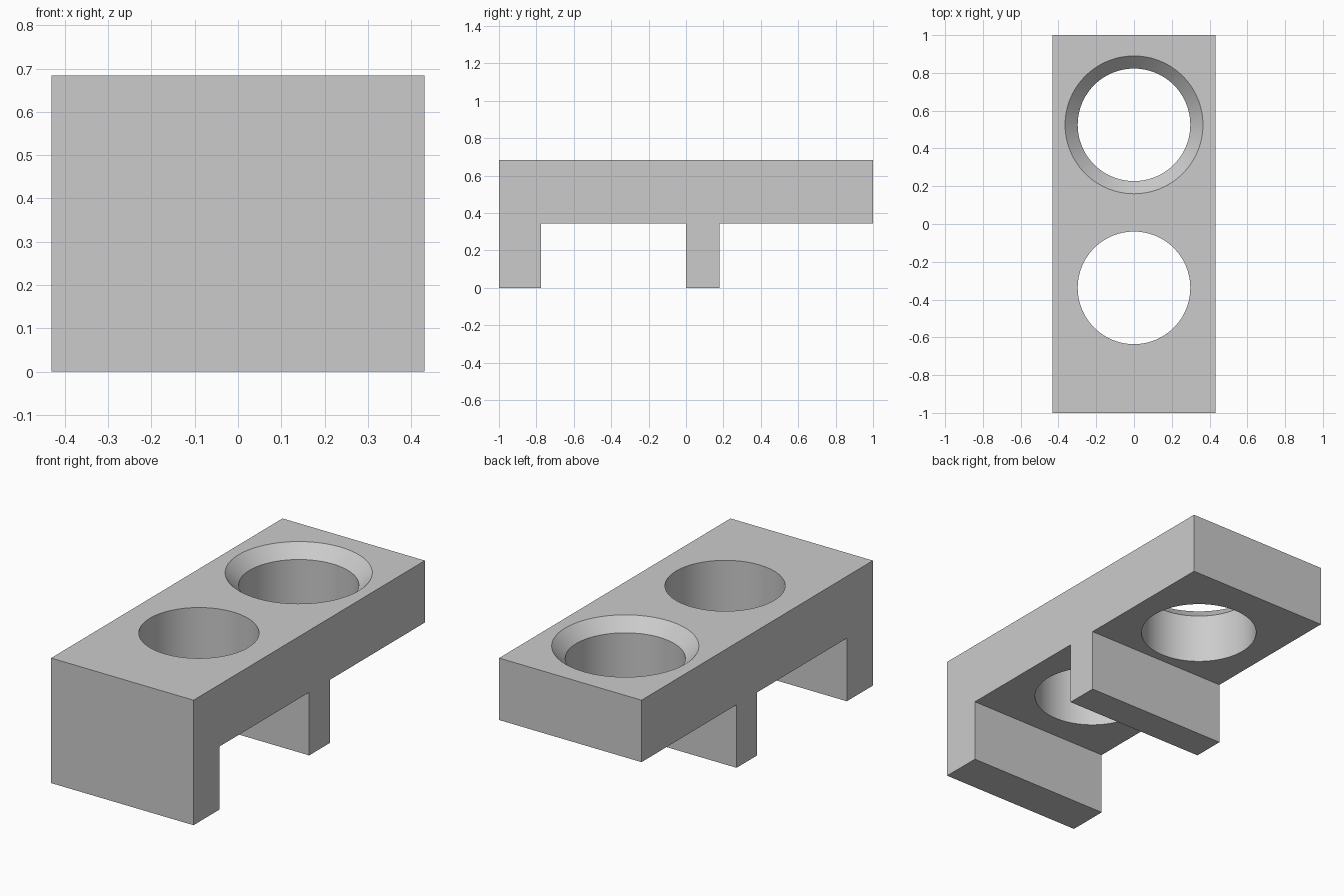
import bpy
import bmesh
import math

cube = bpy.data.objects.get("Cube")
if cube:
    bpy.data.objects.remove(cube, do_unlink=True)

HALF_WIDTH = 0.431
TOP = 0.684
UNDERSIDE = 0.345
HOLE_R = 0.298
RIM_R = 0.365

grey = bpy.data.materials.new("light_grey")
grey.use_nodes = True
colour = (0.6, 0.6, 0.6, 1)
grey.diffuse_color = colour
grey.node_tree.nodes["Principled BSDF"].inputs["Base Color"].default_value = colour


def make_object(name, bm):
    bmesh.ops.recalc_face_normals(bm, faces=bm.faces)
    mesh = bpy.data.meshes.new(name)
    bm.to_mesh(mesh)
    bm.free()
    mesh.materials.append(grey)
    obj = bpy.data.objects.new(name, mesh)
    bpy.context.collection.objects.link(obj)
    return obj


def extrude_profile(name, points):
    """Extrude a (y, z) side outline across the full width."""
    bm = bmesh.new()
    face = bm.faces.new([bm.verts.new((-HALF_WIDTH, y, z)) for y, z in points])
    moved = bmesh.ops.extrude_face_region(bm, geom=[face])["geom"]
    verts = [g for g in moved if isinstance(g, bmesh.types.BMVert)]
    bmesh.ops.translate(bm, verts=verts, vec=(2 * HALF_WIDTH, 0, 0))
    return make_object(name, bm)


def lathe(name, y, profile, segments=96):
    """Closed solid from stacked (radius, z) rings around a vertical axis."""
    bm = bmesh.new()
    turns = [2 * math.pi * i / segments for i in range(segments)]
    rings = [[bm.verts.new((r * math.cos(a), y + r * math.sin(a), z)) for a in turns]
             for r, z in profile]
    for low, high in zip(rings, rings[1:]):
        for i in range(segments):
            j = (i + 1) % segments
            bm.faces.new((low[i], low[j], high[j], high[i]))
    bm.faces.new(rings[0])
    bm.faces.new(rings[-1])
    return make_object(name, bm)


# Slab with a front leg and a middle leg, the back end overhanging
block = extrude_profile("holder_block", [
    (-1, 0), (-0.775, 0), (-0.775, UNDERSIDE), (0, UNDERSIDE), (0, 0),
    (0.178, 0), (0.178, UNDERSIDE), (1, UNDERSIDE), (1, TOP), (-1, TOP)])

# Plain front hole, and back hole with a 45 degree countersunk rim
slope = RIM_R - HOLE_R
extra = 0.05
cutters = [
    lathe("front_hole_cutter", -0.338, [(HOLE_R, 0.2), (HOLE_R, TOP + extra)]),
    lathe("back_hole_cutter", 0.525, [(HOLE_R, 0.2), (HOLE_R, TOP - slope),
                                      (RIM_R + extra, TOP + extra)]),
]
for cutter in cutters:
    cutter.hide_render = True
    cutter.hide_set(True)
    cut = block.modifiers.new(cutter.name, "BOOLEAN")
    cut.operation = "DIFFERENCE"
    cut.solver = "EXACT"
    cut.object = cutter

# Bake the cuts, drop the cutters and smooth the hole walls
bpy.context.view_layer.update()
evaluated = block.evaluated_get(bpy.context.evaluated_depsgraph_get())
block.data = bpy.data.meshes.new_from_object(evaluated)
block.modifiers.clear()
for cutter in cutters:
    bpy.data.objects.remove(cutter, do_unlink=True)
bpy.ops.object.select_all(action="DESELECT")
block.select_set(True)
bpy.context.view_layer.objects.active = block
bpy.ops.object.shade_smooth_by_angle(angle=math.radians(30))
